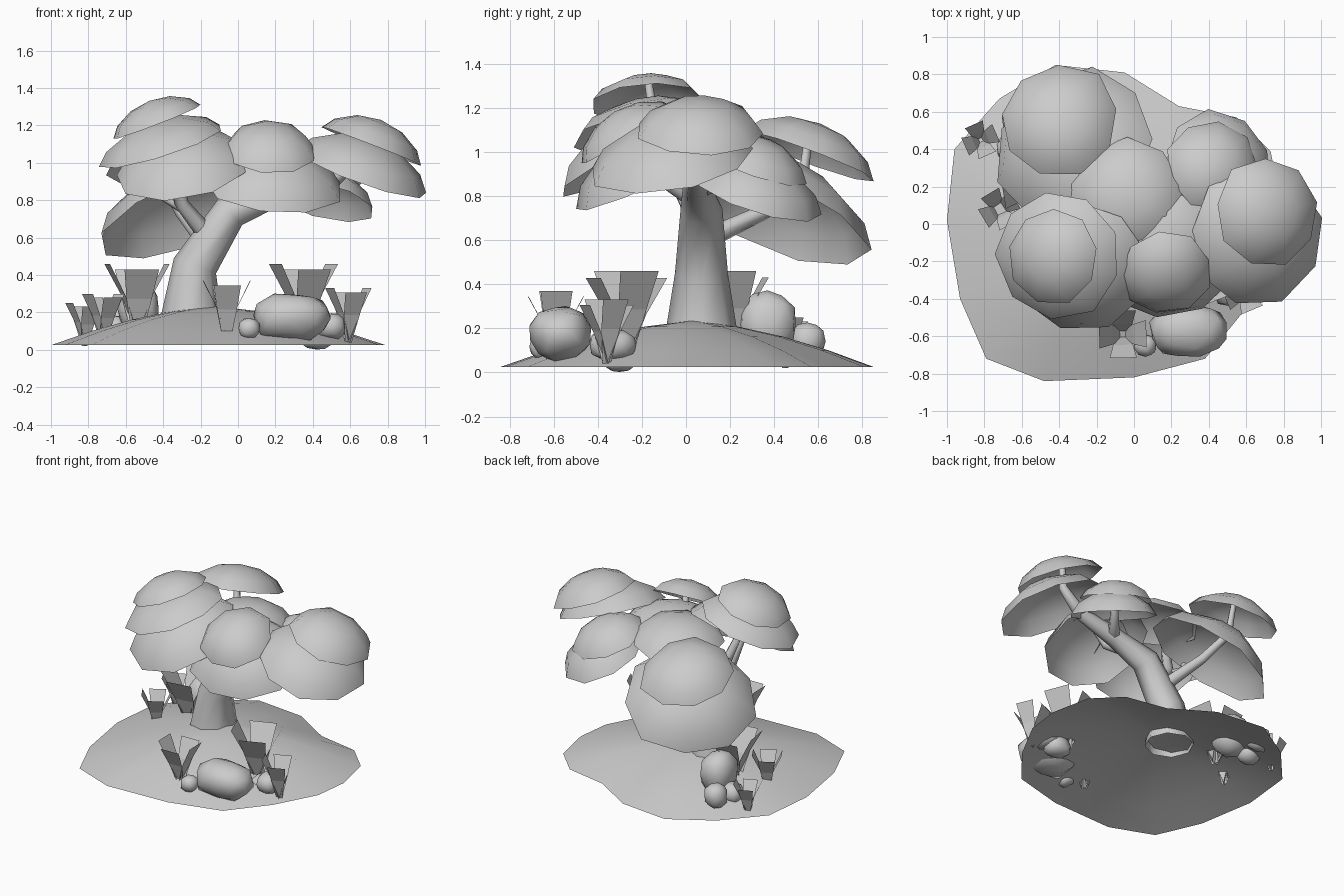
import bpy, bmesh, math, random
from mathutils import Vector, Matrix

if "Cube" in bpy.data.objects:
    bpy.data.objects.remove(bpy.data.objects["Cube"])

random.seed(4)


def make(name, verts, faces, smooth=True):
    me = bpy.data.meshes.new(name)
    me.from_pydata([tuple(v) for v in verts], [], faces)
    me.polygons.foreach_set("use_smooth", [smooth] * len(me.polygons))
    me.update()
    ob = bpy.data.objects.new(name, me)
    bpy.context.collection.objects.link(ob)
    return ob


def bridge(rings, n):
    """Quads between consecutive rings of n vertices."""
    return [(k * n + i, k * n + (i + 1) % n, (k + 1) * n + (i + 1) % n, (k + 1) * n + i)
            for k in range(rings - 1) for i in range(n)]


def dome(name, centre, normal, r, h, n=9):
    """Open umbrella of foliage: rim centre, tilt, radius, height."""
    rot = Vector((0, 0, 1)).rotation_difference(Vector(normal)).to_matrix()
    turn = random.random()
    wob = [random.uniform(0.95, 1.04) for _ in range(n)]
    verts = []
    for rr, hh in ((1, 0), (0.83, 0.45), (0.45, 0.86)):
        for i in range(n):
            a = math.tau * (i + turn) / n
            verts.append(Vector((r * rr * wob[i] * math.cos(a), r * rr * wob[i] * math.sin(a), h * hh)))
    verts.append(Vector((0, 0, h)))
    faces = bridge(3, n) + [(2 * n + i, 2 * n + (i + 1) % n, 3 * n) for i in range(n)]
    make(name, [rot @ v + Vector(centre) for v in verts], faces)


def limb(name, path, n):
    """Tapered tube through (x, y, z, radius) points."""
    pts = [Vector(p[:3]) for p in path]
    verts = []
    for k, p in enumerate(pts):
        d = pts[min(k + 1, len(pts) - 1)] - pts[max(k - 1, 0)]
        rot = Vector((0, 0, 1)).rotation_difference(d).to_matrix()
        if k == 0 and path[0][3] > 0.1:
            rot = Matrix.Identity(3)
        for i in range(n):
            a = math.tau * i / n
            verts.append(p + rot @ Vector((math.cos(a), math.sin(a), 0)) * path[k][3])
    make(name, verts, bridge(len(path), n))


def rock(name, loc, size, tilt=0.0):
    bm = bmesh.new()
    bmesh.ops.create_icosphere(bm, subdivisions=2, radius=1)
    rot = Matrix.Rotation(tilt, 3, 'X')
    for v in bm.verts:
        # squarish boulder: push towards a rounded box
        v.co = v.co * (0.82 / max(abs(c) for c in v.co)) ** 0.3 * random.uniform(0.93, 1.05)
        v.co = Vector(loc) + rot @ Vector([v.co[i] * size[i] for i in range(3)])
    me = bpy.data.meshes.new(name)
    bm.to_mesh(me)
    bm.free()
    me.polygons.foreach_set("use_smooth", [True] * len(me.polygons))
    bpy.context.collection.objects.link(bpy.data.objects.new(name, me))


def plant(name, x, y, z, height, spread, blades=4):
    """Fan of wide flat blades that lean outwards, rooted below the soil."""
    verts, faces = [], []
    turn = random.uniform(0, 0.4)
    z, height = z - 0.06, height + 0.06
    for i in range(blades):
        a = math.tau * (i + turn) / blades
        out, side = Vector((math.cos(a), math.sin(a), 0)), Vector((-math.sin(a), math.cos(a), 0))
        hh = height * (1 if i % 2 == 0 else 0.92)
        b = len(verts)
        for t, w, up in ((0.0, 0.16, 0), (0.4, 0.38, 0.55), (0.9, 0.52, 1)):
            mid = Vector((x, y, z)) + out * spread * t + Vector((0, 0, hh * up))
            verts += [mid - side * spread * w, mid + side * spread * w]
        faces += [(b, b + 1, b + 3, b + 2), (b + 2, b + 3, b + 5, b + 4)]
    make(name, verts, faces, False)


# Ground mound: irregular outline, open underneath
outline = [(-1, .02), (-.93, -.4), (-.79, -.72), (-.48, -.84), (0, -.82), (.38, -.72), (.6, -.45),
           (.76, -.15), (.79, .1), (.73, .39), (.55, .57), (.24, .63), (-.05, .81), (-.42, .85),
           (-.72, .67), (-.96, .4)]
cx, cy, n = -0.13, 0.03, len(outline)
verts = [(cx + (x - cx) * t, cy + (y - cy) * t, 0.025 + 0.205 * (1 - t ** 1.6))
         for t in (1, .75, .5, .25) for x, y in outline]
verts.append((cx, cy, 0.235))
make("ground", verts, bridge(4, n) + [(3 * n + i, 3 * n + (i + 1) % n, 4 * n) for i in range(n)])

# Trunk and branches
limb("trunk", [(-.25, .07, .17, .165), (-.23, .07, .45, .12), (-.04, .07, .74, .095),
               (.22, .05, .84, .065), (.52, .05, .92, .045), (.67, .06, 1.05, .03), (.68, .06, 1.22, .02)], 8)
limb("back_branch", [(-.19, .08, .6, .05), (-.3, .36, .73, .035), (-.38, .53, .87, .028), (-.4, .56, 1.1, .02)], 6)
limb("left_branch", [(-.17, .07, .62, .05), (-.3, .0, .78, .038), (-.38, -.13, 1.05, .03), (-.43, -.17, 1.31, .02)], 6)
limb("left_twig", [(-.28, .01, .75, .03), (-.4, .04, .82, .025), (-.46, -.02, 1.05, .018)], 6)
limb("front_branch", [(.02, .07, .77, .05), (.12, -.14, .9, .035), (.18, -.26, 1.13, .02)], 6)
limb("right_branch", [(.22, .05, .84, .045), (.38, .25, .87, .03), (.42, .31, 1.02, .02)], 6)

# Foliage: rim centre, tilt, radius, height
for name, c, nrm, r, h in (
        ("left_top_foliage", (-.43, -.17, 1.22), (-.36, -.05, .93), .26, .12),
        ("left_mid_foliage", (-.40, -.16, 1.09), (-.3, -.15, .93), .35, .14),
        ("left_low_foliage", (-.29, -.23, .97), (-.15, -.42, .88), .38, .18),
        ("front_top_foliage", (.17, -.26, 1.07), (.05, -.5, .86), .25, .13),
        ("front_low_foliage", (.19, -.17, .88), (.1, -.4, .9), .38, .2),
        ("right_top_foliage", (.71, .06, 1.09), (.36, .03, .93), .295, .15),
        ("right_low_foliage", (.65, -.07, .95), (.33, -.15, .93), .38, .19),
        ("middle_foliage", (-.04, .16, .99), (-.08, .12, .98), .31, .14),
        ("back_right_top_foliage", (.42, .31, .94), (.2, .3, .9), .25, .13),
        ("back_right_low_foliage", (.45, .32, .80), (.25, .3, .9), .30, .17),
        ("back_top_foliage", (-.40, .55, .98), (-.1, .35, .93), .325, .16),
        ("back_low_foliage", (-.32, .41, .71), (-.35, .38, .85), .45, .24)):
    dome(name, c, nrm, r, h)

# Rocks
for name, loc, size, tilt in (
        ("front_big_rock", (.29, -.57, .175), (.22, .15, .135), .2),
        ("front_small_rock", (.06, -.65, .115), (.062, .062, .06), 0),
        ("front_side_rock", (.5, -.33, .125), (.085, .115, .08), 0),
        ("front_sunken_rock", (.42, -.3, .07), (.1, .085, .075), 0),
        ("back_big_rock", (-.53, .37, .22), (.12, .14, .16), 0),
        ("back_small_rock", (-.63, .55, .14), (.08, .085, .09), 0),
        ("back_low_rock", (-.66, .4, .11), (.08, .08, .08), 0)):
    rock(name, loc, size, tilt)

# Plants
for name, *p in (
        ("front_tall_plant", .35, -.27, .13, .33, .18),
        ("front_plant", -.06, -.59, .12, .25, .14),
        ("right_plant", .59, -.36, .10, .23, .12),
        ("left_tall_plant", -.54, .2, .14, .32, .18),
        ("left_plant", -.72, .08, .10, .2, .11),
        ("left_small_plant", -.82, .45, .08, .17, .1)):
    plant(name, *p)
